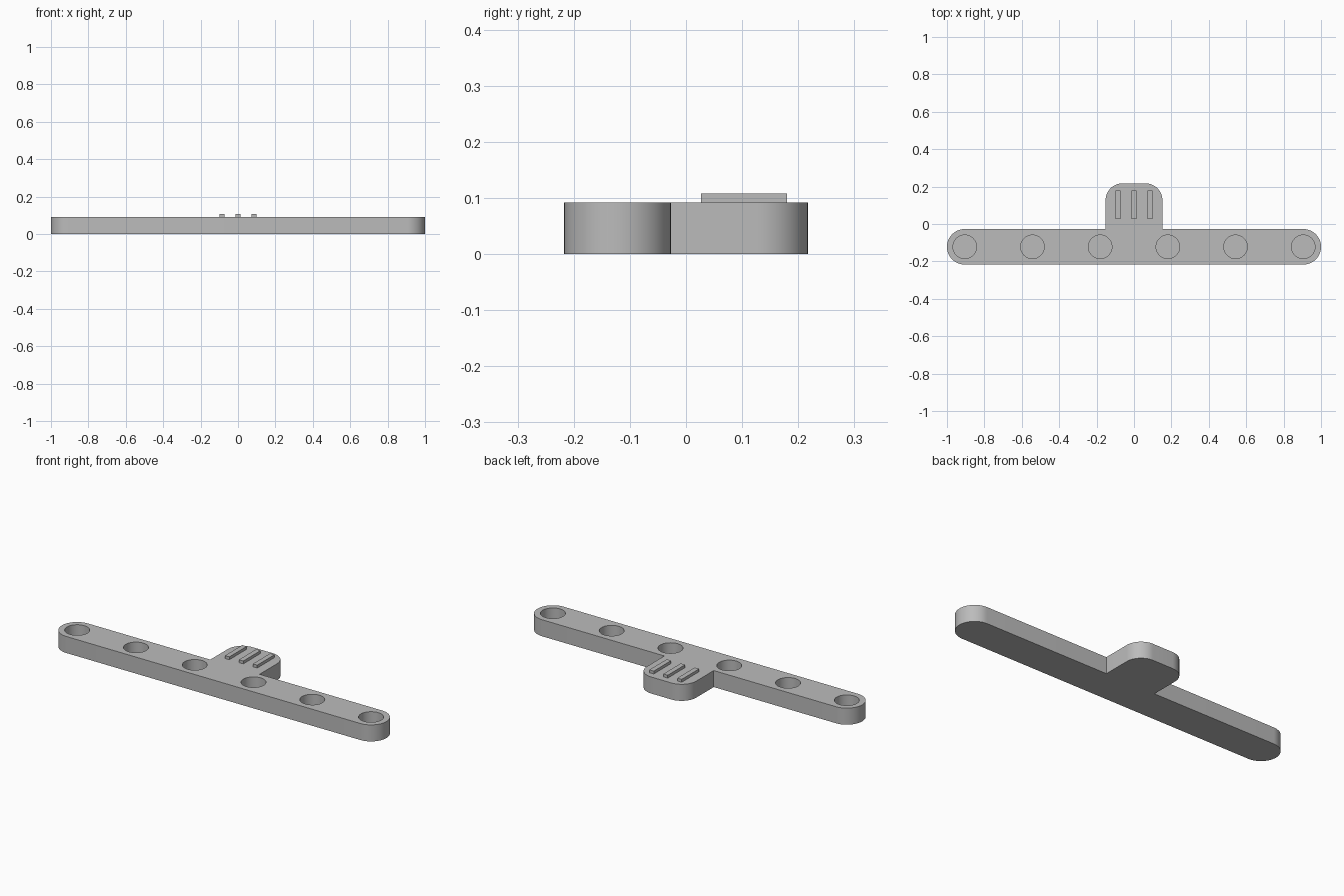
import bpy
import bmesh
from math import cos, sin, pi, radians

cube = bpy.data.objects.get("Cube")
if cube:
    bpy.data.objects.remove(cube, do_unlink=True)

grey = bpy.data.materials.new("plain grey")
grey.use_nodes = True
grey.diffuse_color = (0.5, 0.5, 0.5, 1)
grey.node_tree.nodes["Principled BSDF"].inputs["Base Color"].default_value = (0.5, 0.5, 0.5, 1)

HEIGHT = 0.092
BAR_R = 0.095          # half the bar's width, also its end radius
BAR_Y = -0.122         # bar centre line
TAB_X, TAB_Y, TAB_R = 0.152, 0.217, 0.09
HOLE_R, HOLE_DEPTH = 0.063, 0.078


def arc(cx, cy, r, start, end, steps):
    angles = [radians(start + (end - start) * i / steps) for i in range(steps + 1)]
    return [(cx + r * cos(a), cy + r * sin(a)) for a in angles]


def add_prism(bm, outline, z0, z1):
    """Extrude a counter-clockwise outline from z0 up to z1."""
    low = [bm.verts.new((x, y, z0)) for x, y in outline]
    high = [bm.verts.new((x, y, z1)) for x, y in outline]
    bm.faces.new(low[::-1])
    bm.faces.new(high)
    n = len(outline)
    for i in range(n):
        j = (i + 1) % n
        bm.faces.new((low[i], low[j], high[j], high[i]))


def make_object(name, prisms):
    bm = bmesh.new()
    for outline, z0, z1 in prisms:
        add_prism(bm, outline, z0, z1)
    mesh = bpy.data.meshes.new(name)
    bm.to_mesh(mesh)
    bm.free()
    mesh.materials.append(grey)
    obj = bpy.data.objects.new(name, mesh)
    bpy.context.collection.objects.link(obj)
    return obj


# T-shaped plate: round-ended bar with a rounded tab at the back
end_x = 1 - BAR_R
bar_back = BAR_Y + BAR_R
outline = arc(end_x, BAR_Y, BAR_R, -90, 90, 32)
outline += [(TAB_X, bar_back)]
outline += arc(TAB_X - TAB_R, TAB_Y - TAB_R, TAB_R, 0, 90, 16)
outline += arc(TAB_R - TAB_X, TAB_Y - TAB_R, TAB_R, 90, 180, 16)
outline += [(-TAB_X, bar_back)]
outline += arc(-end_x, BAR_Y, BAR_R, 90, 270, 32)
plate = make_object("plate", [(outline, 0, HEIGHT)])

# Six evenly spaced blind holes
spacing = 2 * end_x / 5
holes = [(arc(-end_x + i * spacing, BAR_Y, HOLE_R, 0, 360, 48)[:-1],
          HEIGHT - HOLE_DEPTH, HEIGHT + 0.05) for i in range(6)]
cutter = make_object("hole_cutter", holes)
cutter.hide_render = True

cut = plate.modifiers.new("holes", "BOOLEAN")
cut.operation = "DIFFERENCE"
cut.solver = "EXACT"
cut.object = cutter
bpy.ops.object.select_all(action="DESELECT")
bpy.context.view_layer.objects.active = plate
plate.select_set(True)
bpy.ops.object.modifier_apply(modifier=cut.name)
bpy.data.objects.remove(cutter, do_unlink=True)
bpy.ops.object.shade_smooth_by_angle(angle=radians(30))

# Three raised grip ribs on the tab
for name, x in (("right", -0.086), ("middle", 0), ("left", 0.086)):
    w = 0.0135
    rect = [(x - w, 0.027), (x + w, 0.027), (x + w, 0.18), (x - w, 0.18)]
    make_object(name + "_grip_rib", [(rect, HEIGHT - 0.005, 0.108)])
